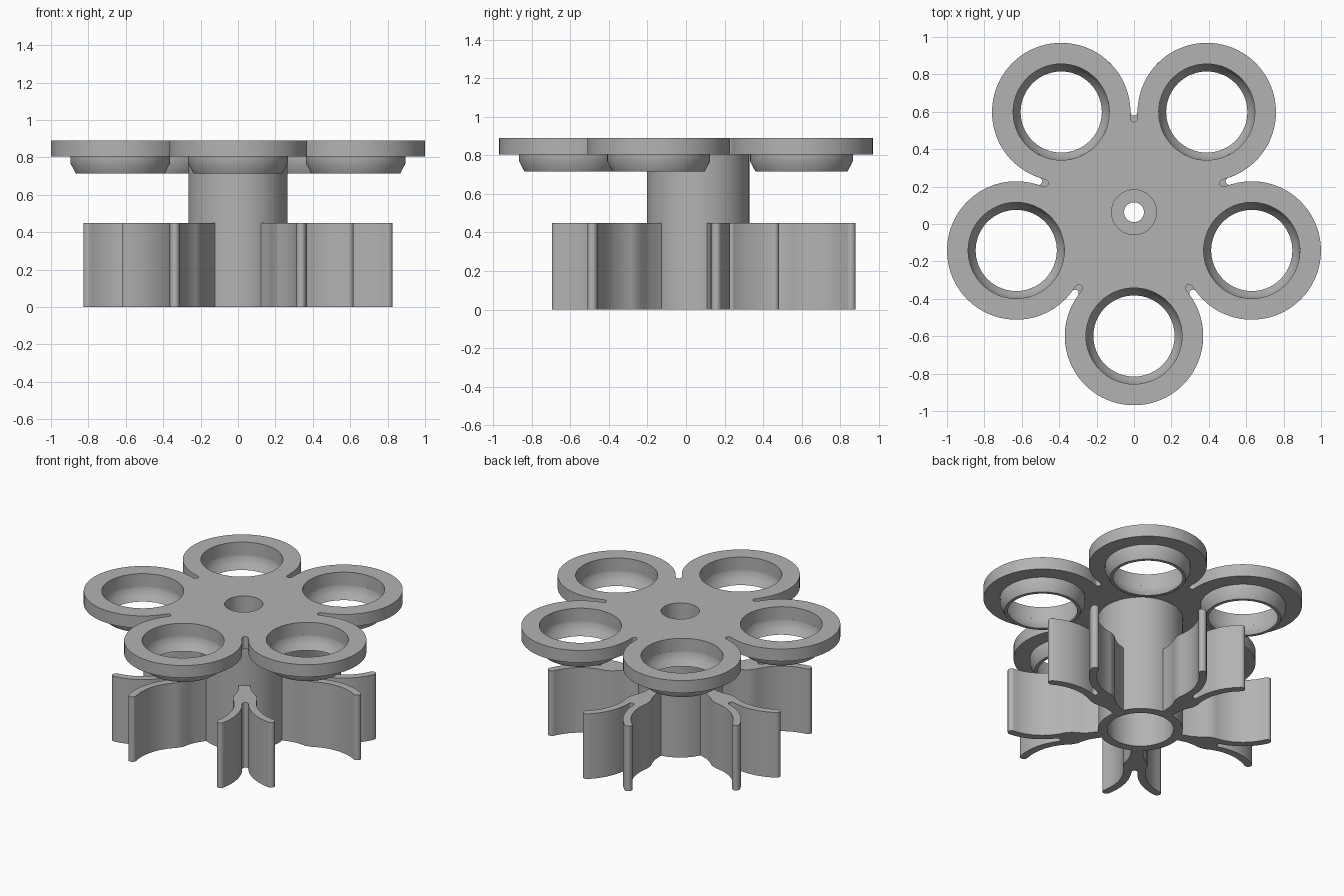
import bpy, bmesh
from math import sin, cos, pi, radians
from mathutils import Vector, Matrix

cube = bpy.data.objects.get("Cube")
if cube:
    bpy.data.objects.remove(cube)

CENTRE = Vector((0, 0.063, 0))
REACH, LOBE = 0.662, 0.37            # hub to lobe centre, lobe radius
STEP = radians(72)
ALONG, OFF = REACH * cos(STEP / 2), REACH * sin(STEP / 2)
GAP = OFF - LOBE                     # half width of the slot between lobes

grey = bpy.data.materials.new("plain grey")
grey.use_nodes = True
grey.diffuse_color = (0.45, 0.45, 0.45, 1)
grey.node_tree.nodes["Principled BSDF"].inputs["Base Color"].default_value = (0.45, 0.45, 0.45, 1)


def arc(cx, cy, r, a0, a1, n):
    """Points on an arc, angles in degrees."""
    angles = [radians(a0 + (a1 - a0) * i / n) for i in range(n + 1)]
    return [Vector((cx + r * cos(a), cy + r * sin(a))) for a in angles]


def turn(points, angle):
    return [Matrix.Rotation(angle, 2) @ p for p in points]


def finish(name, mesh, location, angle=0):
    mesh.materials.clear()
    mesh.materials.append(grey)
    obj = bpy.data.objects.new(name, mesh)
    bpy.context.collection.objects.link(obj)
    obj.location = location
    obj.rotation_euler.z = angle
    bpy.ops.object.select_all(action="DESELECT")
    obj.select_set(True)
    bpy.context.view_layer.objects.active = obj
    bpy.ops.object.shade_smooth_by_angle(angle=radians(30))
    return obj


def slab(loops, z0, z1):
    """Mesh of a flat outline with holes, extruded from z0 to z1."""
    curve = bpy.data.curves.new("outline", "CURVE")
    curve.dimensions, curve.fill_mode = "2D", "BOTH"
    curve.extrude = (z1 - z0) / 2
    for loop in loops:
        spline = curve.splines.new("POLY")
        spline.points.add(len(loop) - 1)
        for point, p in zip(spline.points, loop):
            point.co = (p.x, p.y, 0, 1)
        spline.use_cyclic_u = True
    helper = bpy.data.objects.new("outline", curve)
    bpy.context.collection.objects.link(helper)
    graph = bpy.context.evaluated_depsgraph_get()
    mesh = bpy.data.meshes.new_from_object(helper.evaluated_get(graph))
    bpy.data.objects.remove(helper)
    bm = bmesh.new()
    bm.from_mesh(mesh)
    bmesh.ops.remove_doubles(bm, verts=bm.verts, dist=0.0001)
    bmesh.ops.translate(bm, verts=bm.verts, vec=(0, 0, (z0 + z1) / 2))
    bmesh.ops.recalc_face_normals(bm, faces=bm.faces)
    bm.to_mesh(mesh)
    bm.free()
    return mesh


def lathe(profile, n=72):
    """Mesh of a closed (radius, z) profile turned about z."""
    bm = bmesh.new()
    rings = [[bm.verts.new((r * cos(2 * pi * i / n), r * sin(2 * pi * i / n), z))
              for i in range(n)] for r, z in profile]
    for a, b in zip(rings, rings[1:] + rings[:1]):
        for i in range(n):
            j = (i + 1) % n
            bm.faces.new((a[i], a[j], b[j], b[i]))
    bmesh.ops.recalc_face_normals(bm, faces=bm.faces)
    mesh = bpy.data.meshes.new("turned")
    bm.to_mesh(mesh)
    bm.free()
    return mesh


lobe_angles = [-pi / 2 + STEP * i for i in range(5)]

# Top plate: five lobes with round-ended slots between them
petal = arc(REACH, 0, LOBE, -126, 126, 64)
slot = turn(arc(0.502, 0, GAP, 270, 90, 10), STEP / 2)
outline, holes = [], [arc(0, 0, 0.12, 0, 354, 59)]
for a in lobe_angles:
    outline += turn(petal + slot, a)
    holes.append(turn(arc(REACH, 0, 0.257, 0, 355, 71), a))
finish("top_plate", slab([outline] + holes, 0.805, 0.89), CENTRE)

# Tapered cup under each lobe
cup = lathe([(0.257, 0.805), (0.267, 0.805), (0.267, 0.77), (0.238, 0.715),
             (0.217, 0.715), (0.24, 0.75), (0.257, 0.79)])
for i, a in enumerate(lobe_angles):
    spot = CENTRE + Vector((REACH * cos(a), REACH * sin(a), 0))
    finish(f"cup_{i + 1}", cup, spot)

# Hollow column with a stepped bore
finish("column", lathe([(0.208, 0), (0.265, 0), (0.265, 0.805), (0.12, 0.805),
                        (0.12, 0.6), (0.053, 0.6), (0.053, 0.45), (0.208, 0.45)]), CENTRE)

# Forked clip arms standing between the lobes
INNER, TIP = 0.32, 48
MID, ROUND = (INNER + LOBE) / 2, (LOBE - INNER) / 2
tip_x = ALONG + MID * sin(radians(TIP))
tip_y = OFF - MID * cos(radians(TIP))
half = [Vector(p) for p in ((0.245, 0.037), (0.33, 0.04), (0.38, 0.053), (0.425, 0.072))]
half += arc(ALONG, OFF, INNER, -102, TIP - 90, 24)
half += arc(tip_x, tip_y, ROUND, TIP + 90, TIP - 90, 10)[1:-1]
half += arc(ALONG, OFF, LOBE, TIP - 90, -90, 20)
half += arc(ALONG, 0, GAP, 90, 180, 5)[1:]
mirrored = [Vector((p.x, -p.y)) for p in reversed(half[:-1])]
clip = slab([half + mirrored], 0, 0.45)
for i, a in enumerate(lobe_angles):
    finish(f"clip_{i + 1}", clip, CENTRE, a + STEP / 2)
